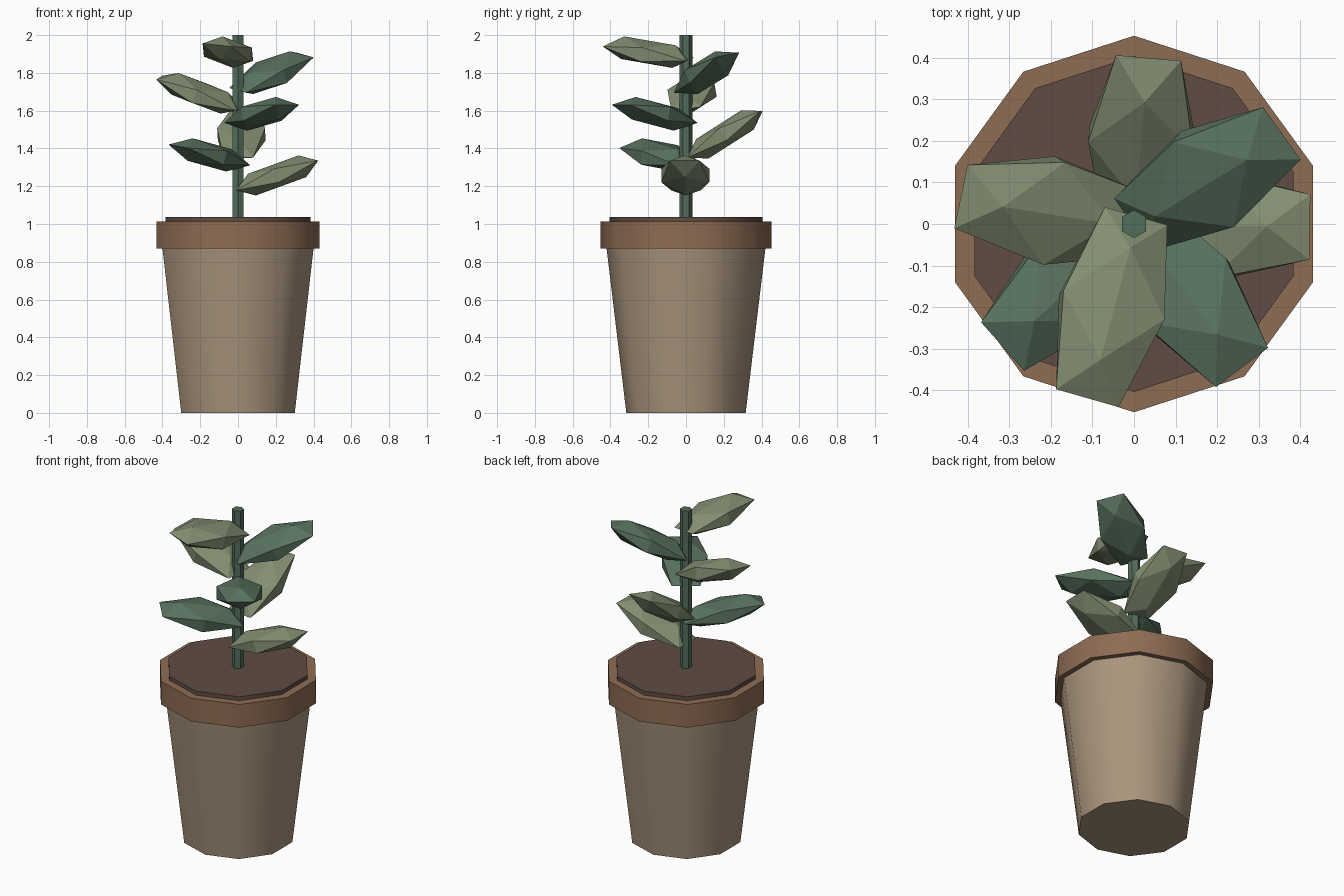
import bpy, bmesh, math
from mathutils import Matrix, Vector

if "Cube" in bpy.data.objects:
    bpy.data.objects.remove(bpy.data.objects["Cube"])

PHI = (1 + math.sqrt(5)) / 2


def material(name, rgb):
    m = bpy.data.materials.new(name)
    m.diffuse_color = (*rgb, 1)
    m.use_nodes = True
    m.node_tree.nodes["Principled BSDF"].inputs["Base Color"].default_value = m.diffuse_color
    return m


def add_object(name, bm, mat):
    bmesh.ops.recalc_face_normals(bm, faces=bm.faces)
    me = bpy.data.meshes.new(name)
    bm.to_mesh(me)
    bm.free()
    me.materials.append(mat)
    ob = bpy.data.objects.new(name, me)
    bpy.context.collection.objects.link(ob)
    return ob


def lathe(name, profile, sides, mat, closed=False, smooth=True):
    """Revolve (radius, z) points; one corner points towards +y."""
    bm = bmesh.new()
    rings = [[bm.verts.new((r * math.sin(math.tau * i / sides),
                            r * math.cos(math.tau * i / sides), z))
              for i in range(sides)] for r, z in profile]
    pairs = list(zip(rings, rings[1:]))
    if closed:
        pairs.append((rings[-1], rings[0]))
    else:
        bm.faces.new(rings[0])
        bm.faces.new(rings[-1])
    for a, b in pairs:
        for i in range(sides):
            j = (i + 1) % sides
            bm.faces.new((a[i], a[j], b[j], b[i]))
    ob = add_object(name, bm, mat)
    if smooth:
        bpy.ops.object.select_all(action='DESELECT')
        bpy.context.view_layer.objects.active = ob
        ob.select_set(True)
        bpy.ops.object.shade_smooth_by_angle(angle=math.radians(40))
    return ob


def leaf(name, azimuth, height, pitch, roll, mat):
    """Stretched icosahedron: x along the leaf, y across, z thickness."""
    half_len, half_wid, half_thick, reach = 0.23, 0.127, 0.061, 0.207
    s = 1 / PHI
    bm = bmesh.new()
    for a in (-1, 1):
        for b in (-1, 1):
            for p in ((a, b * s, 0), (0, a, b * s), (b * s, 0, a)):
                bm.verts.new((p[0] * half_len, p[1] * half_wid, p[2] * half_thick))
    bmesh.ops.convex_hull(bm, input=bm.verts)
    rot = (Matrix.Rotation(math.radians(azimuth), 4, 'Z')
           @ Matrix.Translation((reach, 0, height))
           @ Matrix.Rotation(math.radians(-pitch), 4, 'Y')
           @ Matrix.Rotation(math.radians(roll), 4, 'X'))
    bm.transform(rot)
    return add_object(name, bm, mat)


clay = material("clay", (0.40, 0.30, 0.205))
rim_clay = material("rim_clay", (0.27, 0.15, 0.088))
earth = material("earth", (0.115, 0.073, 0.056))
stalk = material("stalk", (0.085, 0.155, 0.105))
dark_leaf = material("dark_leaf", (0.10, 0.17, 0.115))
light_leaf = material("light_leaf", (0.225, 0.27, 0.165))

# Pot, rim band and soil
lathe("pot_body", [(0.316, 0), (0.424, 0.90)], 10, clay)
lathe("pot_rim", [(0.39, 0.87), (0.453, 0.87), (0.453, 1.012), (0.39, 1.012)],
      10, rim_clay, closed=True)
lathe("soil", [(0.404, 0.98), (0.404, 1.036)], 10, earth)

# Stem
lathe("stem", [(0.034, 1.0), (0.034, 2.0)], 6, stalk, smooth=False)

# Leaves spiralling up the stem: azimuth, pitch, roll
leaves = [(-1, 20, 0), (-137, 11.5, -7), (85, 32.5, 0), (-53, 12, 0),
          (171, 21, -8), (31.5, 24, 10), (-105, 9.5, -6)]
for i, (az, pitch, roll) in enumerate(leaves):
    leaf(f"leaf_{i + 1}", az, 1.257 + 0.1088 * i, pitch, roll,
         dark_leaf if i % 2 else light_leaf)
